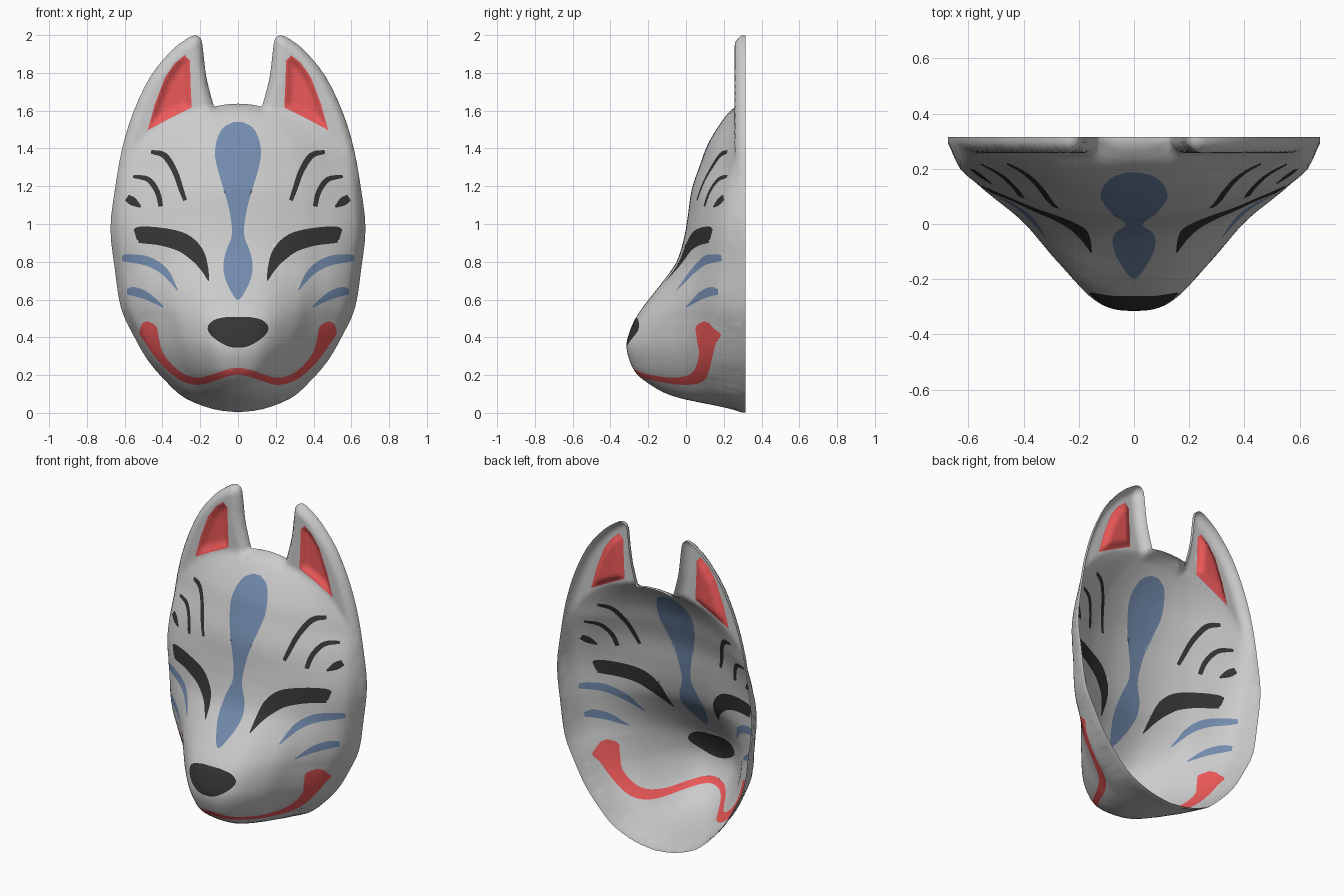
import bpy, bmesh, math
from mathutils import Vector
from mathutils.geometry import delaunay_2d_cdt

if "Cube" in bpy.data.objects:
    bpy.data.objects.remove(bpy.data.objects["Cube"])

RIM, PLATE = 0.315, 0.258


def spline(pts, n=4):
    """Catmull-Rom samples through points of any dimension."""
    p = [Vector(q) for q in pts]
    p = [2 * p[0] - p[1]] + p + [2 * p[-1] - p[-2]]
    out = []
    for i in range(1, len(p) - 2):
        a, b, c, d = p[i - 1:i + 3]
        for k in range(n):
            t = k / n
            out.append(0.5 * (2 * b + (c - a) * t + (2 * a - 5 * b + 4 * c - d) * t * t
                              + (3 * b - a - 3 * c + d) * t ** 3))
    return out + [p[-2]]


def curve(xs, ys, v):
    """Smooth interpolation of a table."""
    if v <= xs[0]:
        return ys[0]
    if v >= xs[-1]:
        return ys[-1]
    i = max(k for k in range(len(xs) - 1) if xs[k] <= v)

    def slope(k):
        a, b = max(k - 1, 0), min(k + 1, len(xs) - 1)
        return (ys[b] - ys[a]) / (xs[b] - xs[a])
    h = xs[i + 1] - xs[i]
    t = (v - xs[i]) / h
    return ((2 * t**3 - 3 * t * t + 1) * ys[i] + (t**3 - 2 * t * t + t) * h * slope(i)
            + (3 * t * t - 2 * t**3) * ys[i + 1] + (t**3 - t * t) * h * slope(i + 1))


def flip(poly):
    return [Vector((-p[0], p[1])) for p in poly][::-1]


def ccw(poly):
    area = sum(a[0] * b[1] - b[0] * a[1] for a, b in zip(poly, poly[1:] + poly[:1]))
    return poly if area > 0 else poly[::-1]


def stroke(pts):
    """Brush stroke outline from (x, z, half width) points."""
    s = spline(pts)
    left, right = [], []
    for i, p in enumerate(s):
        d = (s[min(i + 1, len(s) - 1)] - s[max(i - 1, 0)]).xy.normalized()
        n = Vector((-d.y, d.x)) * max(p.z, 0.003)
        left.append(p.xy + n)
        right.append(p.xy - n)
    return ccw(left + right[::-1])


def edge_dist(p, poly):
    best = 9
    for a, b in zip(poly, poly[1:] + poly[:1]):
        d = b - a
        t = max(0, min(1, (p - a).dot(d) / max(d.length_squared, 1e-12)))
        best = min(best, (p - a - d * t).length)
    return best


def inside(p, poly):
    r = False
    for a, b in zip(poly, poly[1:] + poly[:1]):
        if (a.y > p.y) != (b.y > p.y) and p.x < a.x + (p.y - a.y) / (b.y - a.y) * (b.x - a.x):
            r = not r
    return r


# Mask outline with ears, right half then mirrored
side = spline([(0, .003), (.13, .02), (.275, .075), (.37, .155), (.475, .275), (.555, .414),
               (.62, .557), (.652, .76), (.675, .975), (.652, 1.18), (.614, 1.395), (.555, 1.59),
               (.466, 1.777), (.36, 1.91), (.28, 1.975), (.23, 1.998), (.197, 1.98), (.185, 1.92),
               (.17, 1.79), (.146, 1.687), (.127, 1.622)], 3)
half = side + [Vector((.065, 1.633)), Vector((0, 1.637))]
outline = ccw(half + flip(half)[1:-1])

# Painted marks: name -> (colour, right-hand outlines, mirrored or not)
BLACK, BLUE, RED = (.035, .035, .035, 1), (.17, .26, .42, 1), (.85, .1, .1, 1)
ear = ccw([Vector(p) for p in [(.478, 1.497), (.36, 1.56), (.245, 1.617), (.25, 1.72), (.255, 1.865),
                               (.282, 1.894), (.335, 1.85), (.386, 1.777), (.44, 1.634)]])
lip = [(.495, .48, .015), (.478, .44, .048), (.455, .385, .038), (.42, .31, .024), (.36, .238, .02),
       (.29, .187, .019), (.21, .167, .019), (.13, .187, .018), (.06, .21, .018)]
marks = {
    "eyes": (BLACK, [stroke([(.543, .94, .025), (.52, .943, .043), (.40, .932, .047), (.29, .90, .05),
                             (.22, .84, .042), (.18, .77, .022), (.155, .70, .003)])], True),
    "brow_lines": (BLACK, [
        stroke([(.46, 1.382, .01), (.39, 1.363, .016), (.335, 1.28, .015), (.30, 1.18, .013), (.28, 1.125, .01)]),
        stroke([(.555, 1.252, .008), (.476, 1.236, .014), (.428, 1.172, .014), (.408, 1.093, .012)]),
        stroke([(.588, 1.14, .018), (.555, 1.118, .022), (.515, 1.09, .005)])], True),
    "cheek_stripes": (BLUE, [
        stroke([(.613, .82, .016), (.57, .818, .022), (.48, .803, .025), (.39, .75, .02), (.32, .65, .003)]),
        stroke([(.587, .64, .016), (.55, .642, .024), (.48, .617, .02), (.395, .56, .003)])], True),
    "inner_ears": (RED, [ear], True),
    "mouth": (RED, [stroke(lip + [(0, .22, .018)] + [(-x, z, w) for x, z, w in lip[::-1]])], False),
    "forehead_blaze": (BLUE, [stroke([(0, z, w) for z, w in [
        (1.54, .025), (1.51, .078), (1.45, .11), (1.37, .122), (1.28, .105), (1.1, .052), (.98, .032), (.92, .038),
        (.85, .065), (.77, .078), (.7, .064), (.63, .03), (.6, .008)]])], False),
    "nose": (BLACK, [stroke([(0, z, w) for z, w in [
        (.508, .06), (.495, .12), (.47, .153), (.44, .16), (.41, .142), (.38, .105), (.355, .06), (.345, .02)]])],
        False),
}

# Face relief: centre profile, face half width, and cross-section rows
CZ = (0, .04, .065, .1, .15, .205, .28, .35, .41, .505, .61, .705, .8, .92, 1.03, 1.18, 1.315, 1.42, 1.53, 1.61, 1.64)
CY = (.26, .15, .02, -.1, -.19, -.26, -.3, -.315, -.305, -.265, -.19, -.115, -.05, -.012, .008, .03, .075, .115,
      .18, .24, .258)
WZ = (0, .02, .075, .155, .275, .414, .557, .76, .975, 1.18, 1.3, 1.42, 1.53, 1.6, 1.64)
WX = (.02, .13, .275, .37, .475, .555, .62, .652, .675, .655, .61, .53, .4, .23, .02)
T = (-.25, 0, .25, .5, .65, .8, .92, 1)
ROWS = ((.055, 0, .055, .30, .51, .68, .82, 1), (.04, 0, .04, .2, .35, .52, .74, 1),
        (.06, 0, .06, .27, .48, .72, .89, 1))


def depth(p):
    x, z = abs(p.x), p.y
    c = curve(CZ, CY, z)
    t = x / max(curve(WZ, WX, z), .01)
    g = curve((.5, .95, 1.3), [curve(T, r, t) for r in ROWS], z)
    y = c + (PLATE - c) * g
    q = Vector((x, z))
    d = edge_dist(q, half_loop)
    if d < .045:                              # rounded rim
        y += (RIM - .012 - y) * .8 * (1 - d / .045) ** 2
    if z > 1.48 and inside(q, ear):           # hollow of the ear
        k = min(1, edge_dist(q, ear) / .04)
        y += .025 * k * k * (3 - 2 * k)
    return y


half_loop = half + [Vector((-.8, 1.637)), Vector((-.8, .003))]

# One flat triangulation of outline, marks and grid, then raised to the relief
verts, faces, owner = [], [], []


def add_poly(name, poly):
    faces.append(list(range(len(verts), len(verts) + len(poly))))
    verts.extend(Vector((p[0], p[1])) for p in poly)
    owner.append(name)


add_poly("mask_shell", outline)
for name, (col, polys, mirrored) in marks.items():
    for poly in polys:
        add_poly(name, poly)
        if mirrored:
            add_poly(name, ccw(flip(poly)))
STEP = .018
for i in range(-38, 39):
    for j in range(1, 112):
        p = Vector((i * STEP, j * STEP))
        if inside(p, outline) and edge_dist(Vector((abs(p.x), p.y)), half_loop) > .006:
            verts.append(p)
vs, es, fs, ov, oe, of = delaunay_2d_cdt(verts, [], faces, 1, 1e-5)

bm = bmesh.new()
bv = [bm.verts.new((p.x, depth(p), p.y)) for p in vs]
part = {}
for f, o in zip(fs, of):
    if 0 in o:
        part[bm.faces.new([bv[i] for i in f])] = owner[max(o)]
# Side wall back to the flat rim
rim = [e for e in bm.edges if len(e.link_faces) == 1]
ext = bmesh.ops.extrude_edge_only(bm, edges=rim)["geom"]
for v in ext:
    if isinstance(v, bmesh.types.BMVert):
        v.co.y = RIM
bm.normal_update()
bm.verts.index_update()

# Split into named parts, keeping the continuous surface normals
for name in ["mask_shell"] + list(marks):
    used, tris = {}, []
    for f in bm.faces:
        if part.get(f, "mask_shell") == name:
            tris.append([used.setdefault(v, len(used)) for v in f.verts])
    me = bpy.data.meshes.new(name)
    me.from_pydata([v.co[:] for v in used], [], tris)
    me.shade_smooth()
    me.normals_split_custom_set_from_vertices([v.normal[:] for v in used])
    if name in marks:
        mat = bpy.data.materials.new(name + "_paint")
        mat.diffuse_color = marks[name][0]
        mat.use_nodes = True
        mat.node_tree.nodes["Principled BSDF"].inputs["Base Color"].default_value = mat.diffuse_color
        me.materials.append(mat)
    bpy.context.collection.objects.link(bpy.data.objects.new(name, me))
bm.free()
